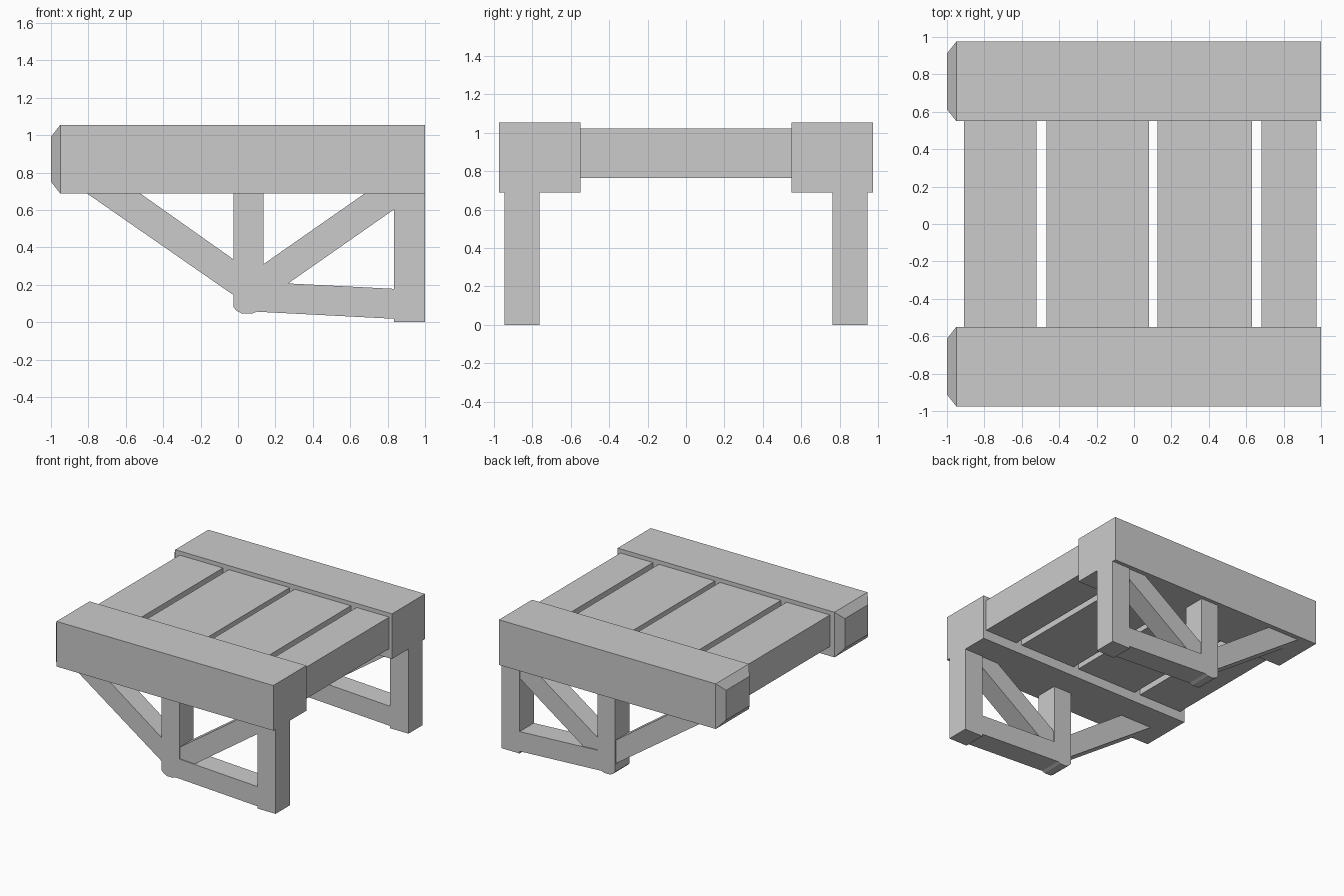
import bpy
import bmesh

if "Cube" in bpy.data.objects:
    bpy.data.objects.remove(bpy.data.objects["Cube"])


def make_object(name, bm, mirrored=True):
    """Finish a mesh and optionally mirror it to the front side (-y)."""
    bmesh.ops.recalc_face_normals(bm, faces=bm.faces)
    mesh = bpy.data.meshes.new(name)
    bm.to_mesh(mesh)
    bm.free()
    obj = bpy.data.objects.new(name, mesh)
    bpy.context.collection.objects.link(obj)
    if mirrored:
        mod = obj.modifiers.new("Mirror", 'MIRROR')
        mod.use_axis = (False, True, False)
        mod.use_mirror_merge = False
    return obj


def prism(name, profile, y0, y1, mirrored=True):
    """Extrude an x-z profile from y0 to y1."""
    bm = bmesh.new()
    face = bm.faces.new([bm.verts.new((x, y0, z)) for x, z in profile])
    ext = bmesh.ops.extrude_face_region(bm, geom=[face])
    for v in ext["geom"]:
        if isinstance(v, bmesh.types.BMVert):
            v.co.y = y1
    return make_object(name, bm, mirrored)


def rect(x0, x1, z0, z1):
    return [(x0, z0), (x1, z0), (x1, z1), (x0, z1)]


# Side beams with one chamfered end
Y0, Y1, Z0, Z1 = 0.55, 0.975, 0.688, 1.055
bm = bmesh.new()
rings = []
for x, inset in ((-1.0, 0.063), (-0.95, 0.0), (1.0, 0.0)):
    ya, yb, za, zb = Y0 + inset, Y1 - inset, Z0 + inset, Z1 - inset
    rings.append([bm.verts.new((x, y, z))
                  for y, z in ((ya, za), (yb, za), (yb, zb), (ya, zb))])
for a, b in zip(rings, rings[1:]):
    for i in range(4):
        j = (i + 1) % 4
        bm.faces.new((a[i], a[j], b[j], b[i]))
bm.faces.new(rings[0])
bm.faces.new(rings[-1])
make_object("side_beam", bm)

# Deck planks between the beams
for i, (x0, x1) in enumerate(((-0.91, -0.52), (-0.468, 0.08),
                              (0.125, 0.63), (0.682, 0.975))):
    prism(f"deck_plank_{i + 1}", rect(x0, x1, 0.765, 1.022), -0.555, 0.555, False)

# Support frames under each beam
LY0, LY1 = 0.762, 0.945
prism("end_leg", rect(0.835, 1.0, 0.0, 0.69), LY0, LY1)

# Middle post with rounded foot, continuing into the sloped bottom rail
prism("post_and_rail",
      [(-0.025, 0.69), (-0.025, 0.08), (-0.008, 0.062), (0.02, 0.046),
       (0.075, 0.046), (0.10, 0.056), (0.84, 0.018), (0.84, 0.178),
       (0.135, 0.214), (0.135, 0.69)], LY0, LY1)

# Diagonal braces, set slightly inside the frame faces
prism("outer_brace",
      [(-0.02, 0.142), (-0.02, 0.333), (-0.525, 0.69), (-0.81, 0.69)],
      LY0 + 0.008, LY1 - 0.008)
prism("inner_brace",
      [(0.13, 0.306), (0.13, 0.205), (0.265, 0.205), (0.84, 0.607),
       (0.84, 0.69), (0.68, 0.69)],
      LY0 + 0.008, LY1 - 0.008)
